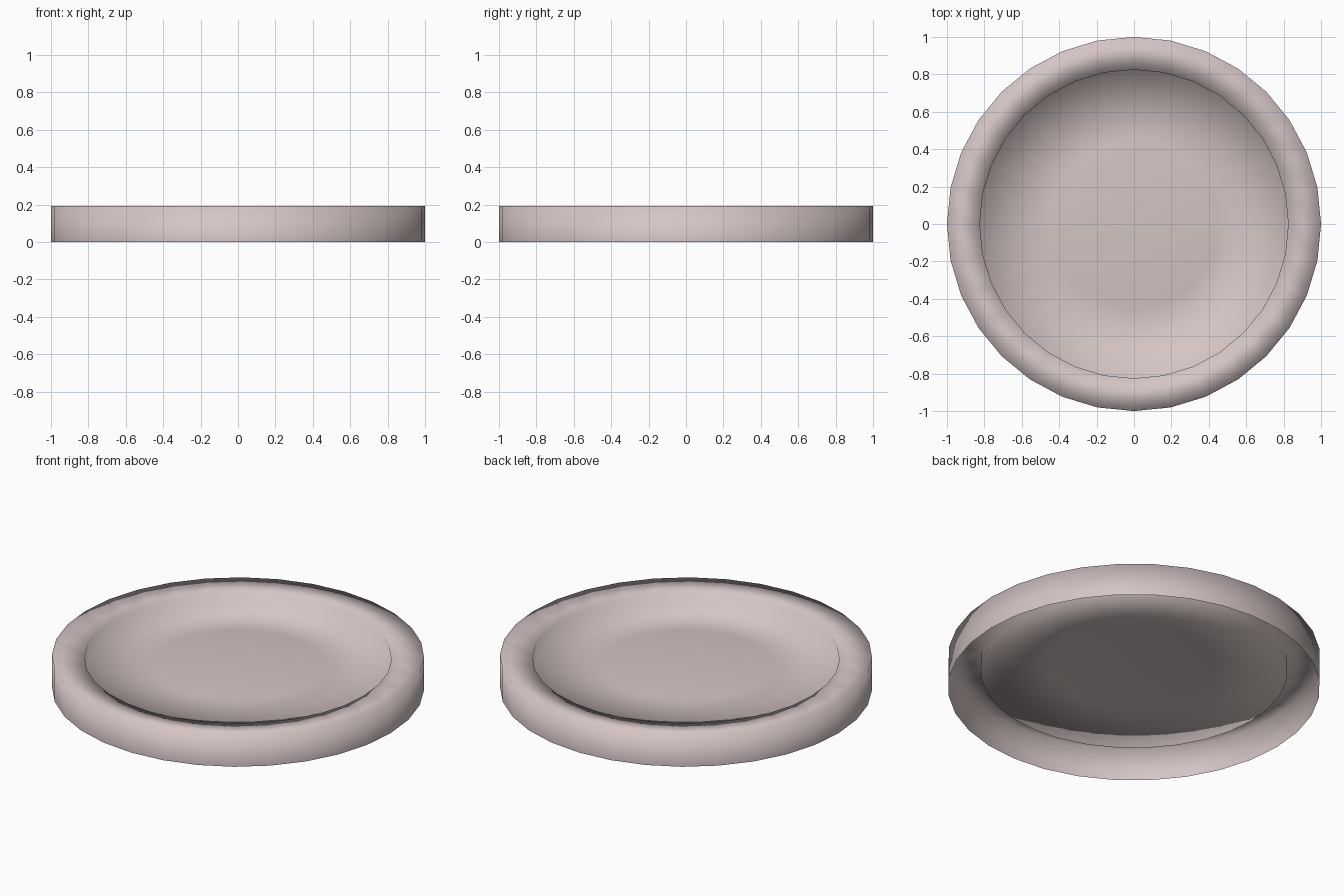
import bpy, bmesh
from math import cos, sin, pi

if "Cube" in bpy.data.objects:
    bpy.data.objects.remove(bpy.data.objects["Cube"])

SIDES = 32
# Lathe profile (radius, z): outer wall, rim, inner wall, gently domed floor
PROFILE = [(1.0, 0.0), (1.0, 0.191), (0.825, 0.176), (0.825, 0.1), (0.45, 0.138)]
CENTRE_Z = 0.15

bm = bmesh.new()
rings = [[bm.verts.new((r * cos(2 * pi * i / SIDES), r * sin(2 * pi * i / SIDES), z))
          for i in range(SIDES)] for r, z in PROFILE]

# Walls, rim and outer floor; the underside stays open
for a, b in zip(rings, rings[1:]):
    for i in range(SIDES):
        j = (i + 1) % SIDES
        bm.faces.new((a[i], a[j], b[j], b[i]))

# Centre of the floor
centre = bm.verts.new((0, 0, CENTRE_Z))
for i in range(SIDES):
    bm.faces.new((rings[-1][i], rings[-1][(i + 1) % SIDES], centre))

# Soft shading over the whole dish
for f in bm.faces:
    f.smooth = True

mesh = bpy.data.meshes.new("shallow_dish")
bm.to_mesh(mesh)
bm.free()
dish = bpy.data.objects.new("shallow_dish", mesh)
bpy.context.collection.objects.link(dish)

# Pale pinkish grey
mat = bpy.data.materials.new("pale_clay")
mat.diffuse_color = (0.66, 0.56, 0.55, 1)
mat.use_nodes = True
mat.node_tree.nodes["Principled BSDF"].inputs["Base Color"].default_value = mat.diffuse_color
mesh.materials.append(mat)
